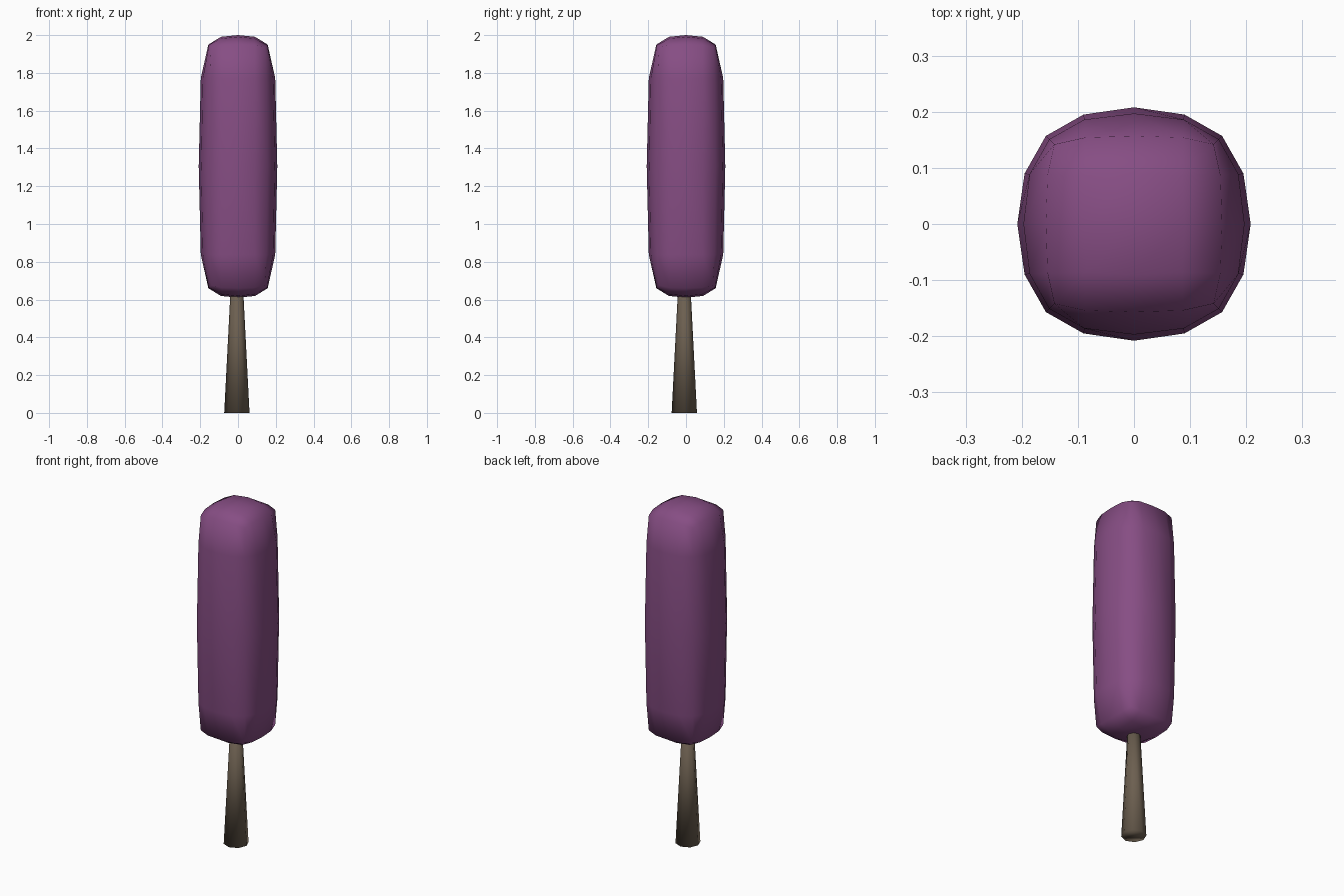
import bpy, bmesh
from mathutils import Matrix

if "Cube" in bpy.data.objects:
    bpy.data.objects.remove(bpy.data.objects["Cube"])


def finish(bm, name, color):
    bmesh.ops.recalc_face_normals(bm, faces=bm.faces)
    mesh = bpy.data.meshes.new(name)
    bm.to_mesh(mesh)
    bm.free()
    for p in mesh.polygons:
        p.use_smooth = True
    mat = bpy.data.materials.new(name + "_color")
    mat.diffuse_color = (*color, 1)
    mat.use_nodes = True
    mat.node_tree.nodes["Principled BSDF"].inputs["Base Color"].default_value = mat.diffuse_color
    mesh.materials.append(mat)
    obj = bpy.data.objects.new(name, mesh)
    bpy.context.collection.objects.link(obj)
    return obj


# Rounded crown: a 4x4x4 cube whose grid points follow a soft cross-section.
# Level 0 = middle, 1 = upper/lower quarter, 2 = cap rim.
# Per level: flat-side radius, side radius off-centre, its offset, corner radius
RINGS = {0: (0.208, 0.195, 0.09, 0.157),
         1: (0.197, 0.186, 0.089, 0.151),
         2: (0.157, 0.154, 0.088, 0.142)}
# Half height of the cap by sorted (inner, outer) grid index
CAP = {(0, 0): 0.695, (0, 1): 0.686, (1, 1): 0.677,
       (0, 2): 0.645, (1, 2): 0.642, (2, 2): 0.63}
CENTRE_Z = 1.305


def crown_point(i, j, k):
    a, b, c = abs(i), abs(j), abs(k)
    sign = lambda v: (v > 0) - (v < 0)
    flat, side, off, corner = RINGS[c]

    def radius(m, n):
        if m == 2:
            return (flat, side, corner)[n]
        if m == 1:
            return off if n == 2 else (0.09, 0.086)[n]
        return 0

    z = (0, 0.467, CAP[tuple(sorted((a, b)))])[c]
    return (sign(i) * radius(a, b), sign(j) * radius(b, a), CENTRE_Z + sign(k) * z)


bm = bmesh.new()
bmesh.ops.create_cube(bm, size=4)
bmesh.ops.subdivide_edges(bm, edges=bm.edges[:], cuts=3, use_grid_fill=True)
for v in bm.verts:
    v.co = crown_point(*(round(c) for c in v.co))
finish(bm, "tree_crown", (0.24, 0.075, 0.23))

# Tapered trunk, running a little way into the crown
bm = bmesh.new()
bmesh.ops.create_cone(bm, cap_ends=True, segments=8, radius1=0.067, radius2=0.031,
                      depth=0.7, matrix=Matrix.Translation((-0.006, -0.009, 0.35)))
finish(bm, "trunk", (0.15, 0.115, 0.08))
